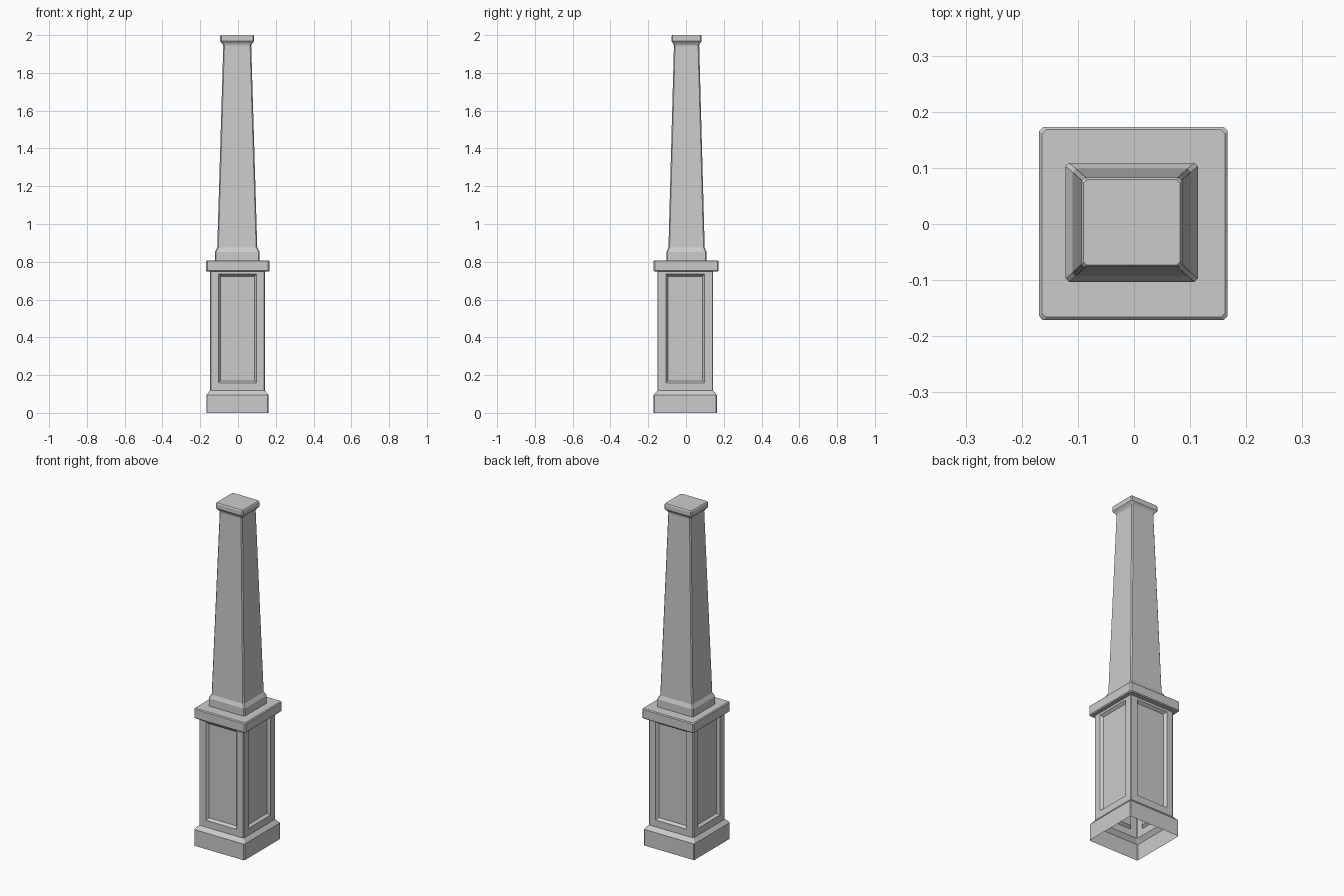
import bpy
import bmesh

cube = bpy.data.objects.get("Cube")
if cube:
    bpy.data.objects.remove(cube, do_unlink=True)

grey = bpy.data.materials.new("plain grey")
grey.use_nodes = True
colour = (0.6, 0.6, 0.6, 1)
grey.diffuse_color = colour
grey.node_tree.nodes["Principled BSDF"].inputs["Base Color"].default_value = colour


def ring(bm, hx, hy, z, c):
    """Rectangle with chamfered corners, counter-clockwise."""
    pts = [(hx, c - hy), (hx, hy - c), (hx - c, hy), (c - hx, hy),
           (-hx, hy - c), (-hx, c - hy), (c - hx, -hy), (hx - c, -hy)]
    return [bm.verts.new((x, y, z)) for x, y in pts]


def loft(name, centre, chamfer, levels, bottom=False, top=False, panels=False):
    """Stack of chamfered rectangles given as (half x, half y, z)."""
    bm = bmesh.new()
    rings = [ring(bm, hx, hy, z, chamfer) for hx, hy, z in levels]
    for a, b in zip(rings, rings[1:]):
        for i in range(8):
            j = (i + 1) % 8
            bm.faces.new((a[i], a[j], b[j], b[i]))
    if bottom:
        bm.faces.new(rings[0][::-1])
    if top:
        bm.faces.new(rings[-1])
    if panels:
        bm.normal_update()
        walls = [f for f in bm.faces
                 if f.calc_area() > 0.1 and abs(f.normal.z) < 0.1]
        bmesh.ops.inset_individual(bm, faces=walls, thickness=0.057)
        bmesh.ops.inset_individual(bm, faces=walls, thickness=0.016, depth=-0.015)
    mesh = bpy.data.meshes.new(name)
    bm.to_mesh(mesh)
    bm.free()
    mesh.materials.append(grey)
    obj = bpy.data.objects.new(name, mesh)
    obj.location = (centre[0], centre[1], 0)
    bpy.context.collection.objects.link(obj)


# Hollow pedestal with plinth and four sunken panels, open underneath
loft("pedestal", (-0.003, -0.004), 0.004,
     [(0.164, 0.167, 0), (0.164, 0.167, 0.095),
      (0.145, 0.147, 0.118), (0.145, 0.147, 0.775)], panels=True)

# Slab with eased edges on top of the pedestal
loft("pedestal_slab", (-0.001, 0.001), 0.007,
     [(0.163, 0.167, 0.748), (0.168, 0.172, 0.753),
      (0.168, 0.172, 0.803), (0.163, 0.167, 0.808)], bottom=True, top=True)

# Tapered column with flared foot and capital
loft("column", (-0.004, 0.003), 0.006,
     [(0.118, 0.106, 0.808), (0.118, 0.106, 0.853),
      (0.106, 0.096, 0.875), (0.074, 0.067, 1.945),
      (0.079, 0.070, 1.955), (0.090, 0.080, 1.968),
      (0.090, 0.080, 1.994), (0.086, 0.076, 2.0)], top=True)
